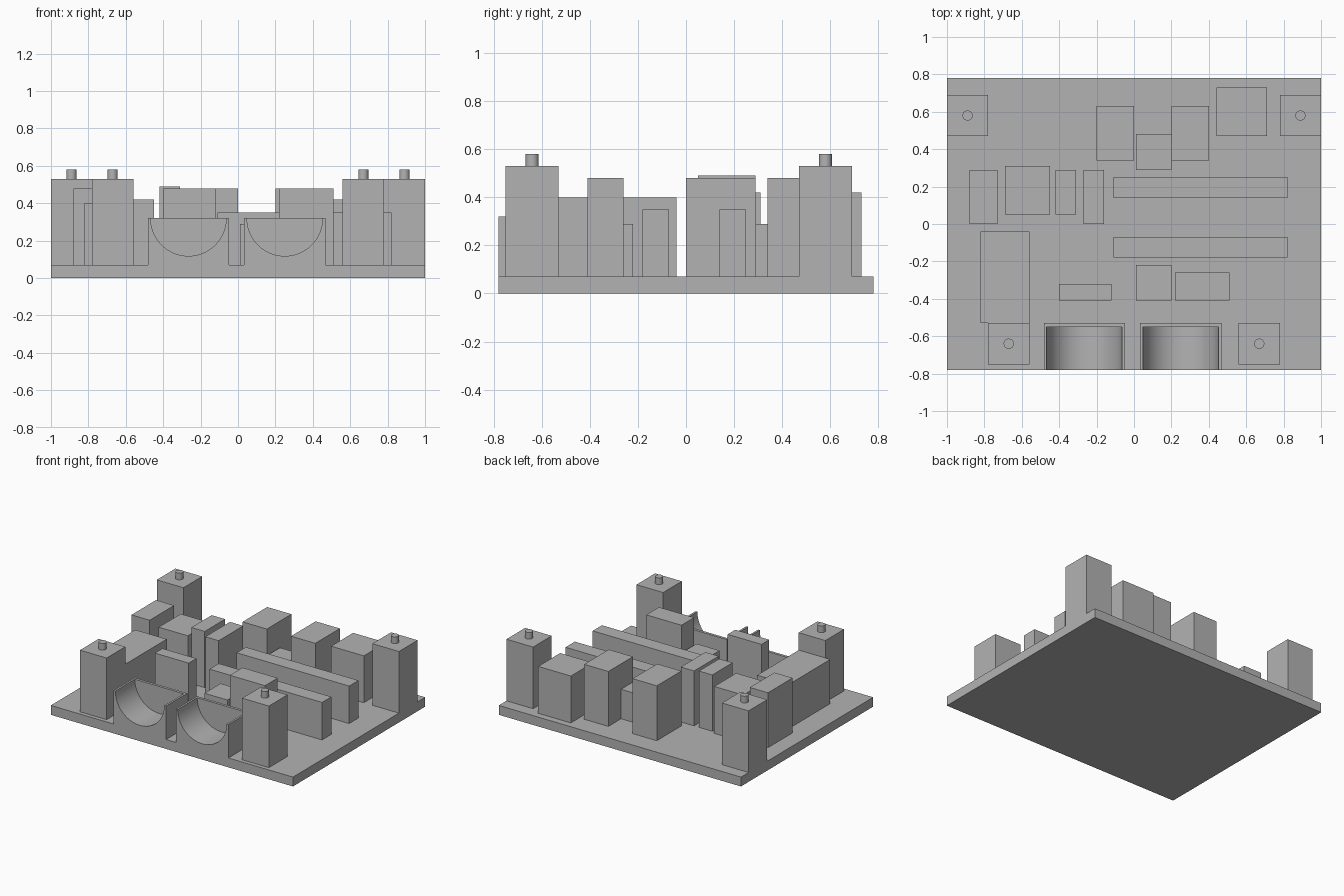
import bpy
import math

cube = bpy.data.objects.get("Cube")
if cube:
    bpy.data.objects.remove(cube, do_unlink=True)

DECK = 0.07      # top of the base plate
FRONT = -0.78    # front edge of the base plate

grey = bpy.data.materials.new("plain grey")
grey.use_nodes = True
grey.diffuse_color = (0.45, 0.45, 0.45, 1)
grey.node_tree.nodes["Principled BSDF"].inputs["Base Color"].default_value = (0.45, 0.45, 0.45, 1)


def box(name, x0, x1, y0, y1, top, bottom=DECK):
    bpy.ops.mesh.primitive_cube_add(
        size=1, location=((x0 + x1) / 2, (y0 + y1) / 2, (bottom + top) / 2))
    ob = bpy.context.object
    ob.name = name
    ob.scale = (x1 - x0, y1 - y0, top - bottom)
    bpy.ops.object.transform_apply(location=False, rotation=False, scale=True)
    ob.data.materials.append(grey)
    return ob


def cylinder(name, radius, depth, location, sides, tilt=0):
    bpy.ops.mesh.primitive_cylinder_add(
        vertices=sides, radius=radius, depth=depth, location=location, rotation=(tilt, 0, 0))
    ob = bpy.context.object
    ob.name = name
    ob.data.materials.append(grey)
    return ob


# Base plate
box("base_plate", -1, 1, FRONT, -FRONT, DECK, 0)

# Corner posts with locating pegs
for end, px, py in (("front", 0.67, -0.64), ("back", 0.89, 0.58)):
    for side, s in (("left", 1), ("right", -1)):
        x = s * px
        box(f"{end}_{side}_post", x - 0.11, x + 0.11, py - 0.11, py + 0.11, 0.53)
        peg = cylinder(f"{end}_{side}_peg", 0.027, 0.05, (x, py, 0.555), 32)
        bpy.ops.object.shade_smooth_by_angle()

# Rectangular support blocks: name, x range, y range, top
blocks = (
    ("long_side_block", -0.82, -0.56, -0.53, -0.04, 0.40),
    ("outer_right_block", -0.88, -0.73, 0.00, 0.29, 0.48),
    ("wide_right_block", -0.69, -0.45, 0.05, 0.31, 0.42),
    ("outer_fin", -0.42, -0.31, 0.05, 0.29, 0.49),
    ("inner_fin", -0.27, -0.16, 0.00, 0.29, 0.48),
    ("front_right_block", -0.40, -0.12, -0.41, -0.32, 0.48),
    ("front_left_block", 0.22, 0.51, -0.41, -0.26, 0.48),
    ("front_low_block", 0.01, 0.20, -0.41, -0.22, 0.29),
    ("back_low_block", 0.01, 0.20, 0.29, 0.48, 0.29),
    ("back_right_block", -0.20, 0.00, 0.34, 0.63, 0.48),
    ("back_left_block", 0.20, 0.40, 0.34, 0.63, 0.48),
    ("back_outer_block", 0.44, 0.71, 0.47, 0.73, 0.42),
    ("back_rail", -0.11, 0.82, 0.14, 0.25, 0.35),
    ("front_rail", -0.11, 0.82, -0.18, -0.07, 0.35),
)
for block in blocks:
    box(*block)

# Half-round cradles, open at the front and closed by a thin back wall
for side, x in (("left", 0.25), ("right", -0.265)):
    cradle = box(f"{side}_cradle", x - 0.217, x + 0.217, FRONT, -0.53, 0.32)
    cutter = cylinder(f"{side}_cradle_cutter", 0.202, 0.4, (x, -0.75, 0.32), 96, math.pi / 2)
    cutter.hide_render = True
    bpy.context.view_layer.objects.active = cradle
    cut = cradle.modifiers.new("half_round_cut", 'BOOLEAN')
    cut.operation = 'DIFFERENCE'
    cut.solver = 'EXACT'
    cut.object = cutter
    bpy.ops.object.modifier_apply(modifier=cut.name)
    bpy.data.objects.remove(cutter, do_unlink=True)
    bpy.ops.object.select_all(action='DESELECT')
    cradle.select_set(True)
    bpy.ops.object.shade_smooth_by_angle()
